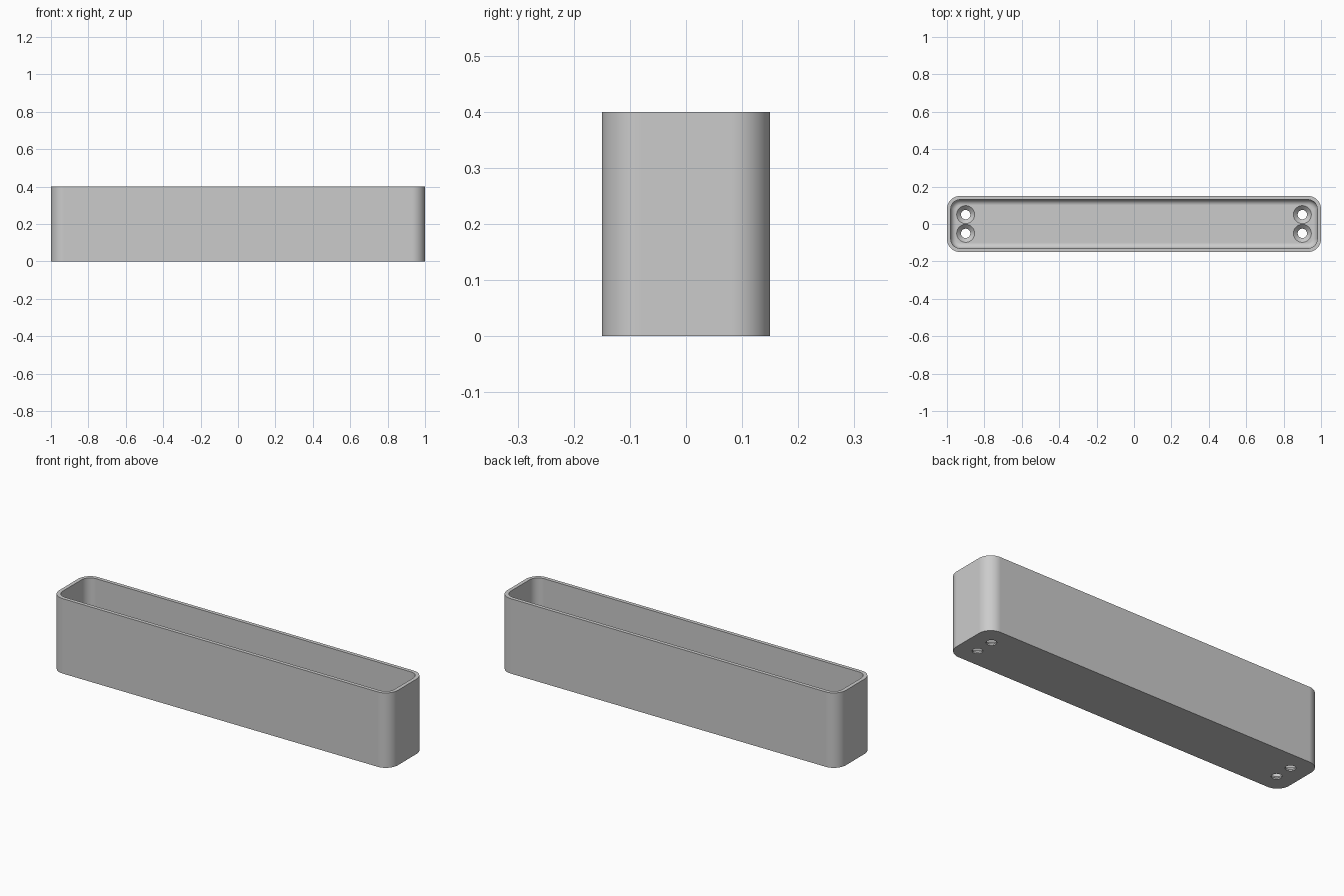
import bpy, bmesh, math

cube = bpy.data.objects.get("Cube")
if cube:
    bpy.data.objects.remove(cube, do_unlink=True)

LENGTH, WIDTH, HEIGHT = 2.0, 0.3, 0.4
CORNER, WALL, FLOOR, FILLET = 0.07, 0.02, 0.03, 0.03

grey = bpy.data.materials.new("light grey plastic")
grey.use_nodes = True
colour = (0.6, 0.6, 0.6, 1)
grey.diffuse_color = colour
grey.node_tree.nodes["Principled BSDF"].inputs["Base Color"].default_value = colour


def rounded_ring(bm, inset, z, steps=12):
    """Ring of vertices round a rounded rectangle, inset from the outer wall."""
    radius = CORNER - inset
    ring = []
    for quarter, (sx, sy) in enumerate([(1, 1), (-1, 1), (-1, -1), (1, -1)]):
        for i in range(steps + 1):
            a = (quarter + i / steps) * math.pi / 2
            x = sx * (LENGTH / 2 - CORNER) + radius * math.cos(a)
            y = sy * (WIDTH / 2 - CORNER) + radius * math.sin(a)
            ring.append(bm.verts.new((x, y, z)))
    return ring


def circle_ring(bm, x, y, radius, z, sides=48):
    angles = [2 * math.pi * i / sides for i in range(sides)]
    return [bm.verts.new((x + radius * math.cos(a), y + radius * math.sin(a), z)) for a in angles]


def loft(bm, rings):
    """Skin a stack of rings and cap both ends."""
    for low, high in zip(rings, rings[1:]):
        for i in range(len(low)):
            j = (i + 1) % len(low)
            bm.faces.new((low[i], low[j], high[j], high[i]))
    bm.faces.new(rings[0][::-1])
    bm.faces.new(rings[-1])


def make_object(name, bm):
    bmesh.ops.recalc_face_normals(bm, faces=bm.faces)
    mesh = bpy.data.meshes.new(name)
    bm.to_mesh(mesh)
    bm.free()
    mesh.materials.append(grey)
    obj = bpy.data.objects.new(name, mesh)
    bpy.context.collection.objects.link(obj)
    return obj


# Open tray: outer wall, rim, inner wall, rounded join and floor
bm = bmesh.new()
section = [(0, 0), (0, HEIGHT), (WALL, HEIGHT)]
for k in range(9):
    a = k / 8 * math.pi / 2
    section.append((WALL + FILLET * (1 - math.cos(a)), FLOOR + FILLET * (1 - math.sin(a))))
loft(bm, [rounded_ring(bm, inset, z) for inset, z in section])
tray = make_object("tray", bm)

# Countersunk screw holes, two at each end
bm = bmesh.new()
hole, head = 0.025, 0.048
profile = [(hole, -0.02), (hole, FLOOR + hole - head), (head, FLOOR), (head, FLOOR + 0.02)]
for x in (-0.9, 0.9):
    for y in (-0.05, 0.05):
        loft(bm, [circle_ring(bm, x, y, r, z) for r, z in profile])
cutter = make_object("screw_hole_cutter", bm)
cutter.hide_render = True

cut = tray.modifiers.new("screw holes", 'BOOLEAN')
cut.operation = 'DIFFERENCE'
cut.solver = 'EXACT'
cut.object = cutter
bpy.ops.object.select_all(action='DESELECT')
tray.select_set(True)
bpy.context.view_layer.objects.active = tray
bpy.ops.object.modifier_apply(modifier=cut.name)
bpy.data.objects.remove(cutter, do_unlink=True)

# Smooth rounded walls, crisp rim and hole edges
bpy.ops.object.shade_smooth_by_angle(angle=math.radians(30))
weighted = tray.modifiers.new("weighted normals", 'WEIGHTED_NORMAL')
weighted.keep_sharp = True
